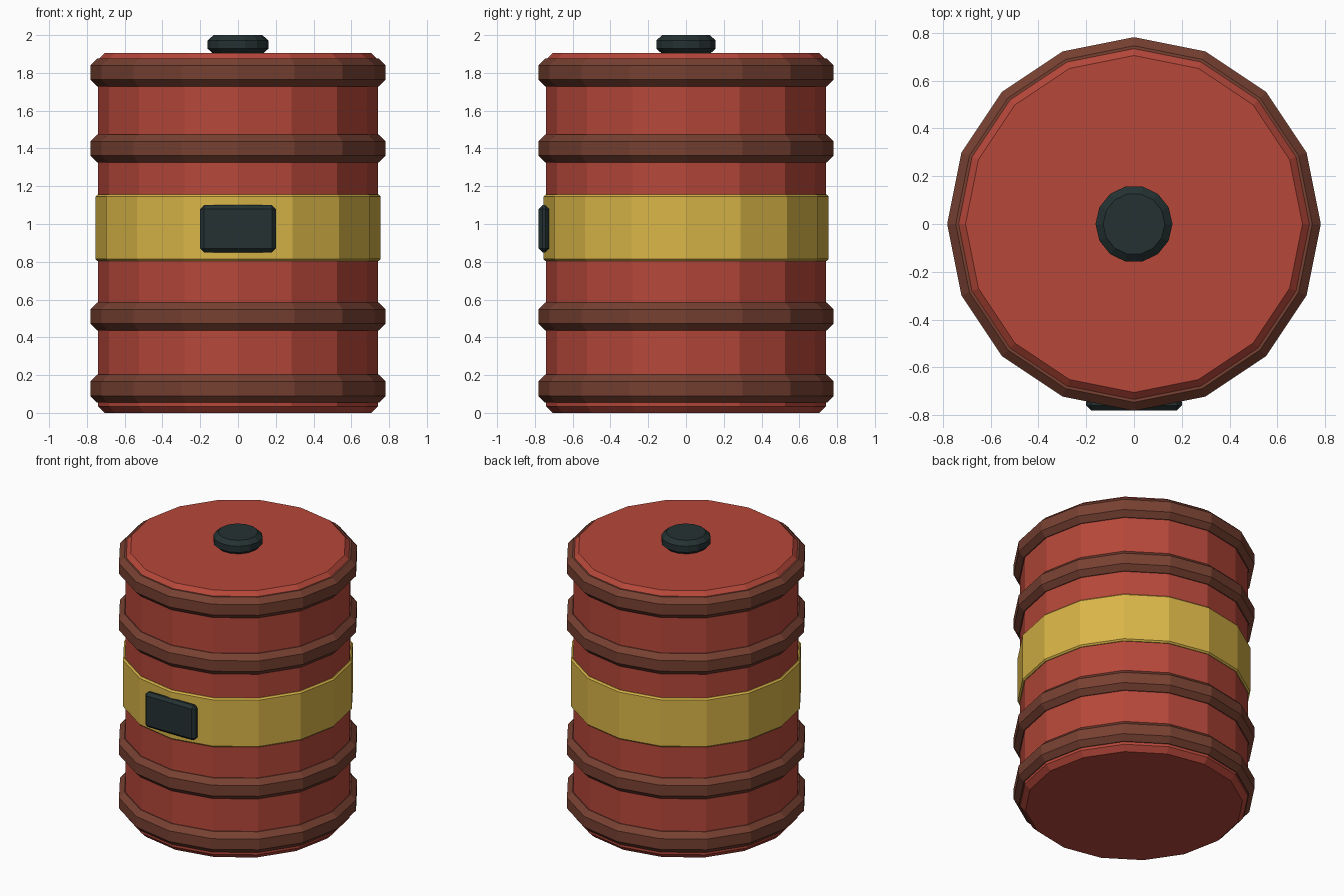
import bpy, bmesh, math

if "Cube" in bpy.data.objects:
    bpy.data.objects.remove(bpy.data.objects["Cube"])


def material(name, rgb):
    m = bpy.data.materials.new(name)
    m.diffuse_color = (*rgb, 1)
    m.use_nodes = True
    m.node_tree.nodes["Principled BSDF"].inputs["Base Color"].default_value = m.diffuse_color
    return m


RED = material("barrel red", (0.47, 0.064, 0.042))
BROWN = material("rust brown", (0.185, 0.052, 0.031))
YELLOW = material("band yellow", (0.70, 0.468, 0.065))
DARK = material("dark slate", (0.018, 0.031, 0.032))


def add_mesh(name, bm, mat):
    bmesh.ops.recalc_face_normals(bm, faces=bm.faces)
    mesh = bpy.data.meshes.new(name)
    bm.to_mesh(mesh)
    bm.free()
    mesh.materials.append(mat)
    obj = bpy.data.objects.new(name, mesh)
    bpy.context.collection.objects.link(obj)
    return obj


def chamfered_drum(name, z0, z1, r, cr, cz, mat, sides=16):
    """Closed prism with chamfered rims: cr inward, cz in height."""
    bm = bmesh.new()
    loops = []
    for rad, z in ((r - cr, z0), (r, z0 + cz), (r, z1 - cz), (r - cr, z1)):
        loops.append([bm.verts.new((rad * math.cos(a), rad * math.sin(a), z))
                      for a in (i * math.tau / sides for i in range(sides))])
    for low, high in zip(loops, loops[1:]):
        for i in range(sides):
            j = (i + 1) % sides
            bm.faces.new((low[i], low[j], high[j], high[i]))
    bm.faces.new(loops[0][::-1])
    bm.faces.new(loops[-1])
    return add_mesh(name, bm, mat)


# Barrel body
chamfered_drum("barrel_body", 0.0, 1.905, 0.74, 0.035, 0.035, RED)

# Raised hoops
for n, z in enumerate((0.128, 0.51, 1.40, 1.802), 1):
    chamfered_drum(f"hoop_{n}", z - 0.074, z + 0.074, 0.782, 0.036, 0.036, BROWN)

# Painted centre band
chamfered_drum("centre_band", 0.805, 1.155, 0.755, 0.01, 0.01, YELLOW)

# Lid cap
chamfered_drum("lid_cap", 1.90, 2.0, 0.161, 0.032, 0.028, DARK, sides=14)

# Front label plate
bm = bmesh.new()
bmesh.ops.create_cube(bm, size=1)
for v in bm.verts:
    v.co = (v.co.x * 0.40, v.co.y * 0.055 - 0.7525, v.co.z * 0.25 + 0.975)
bmesh.ops.bevel(bm, geom=bm.edges[:], offset=0.02, segments=1,
                affect='EDGES', profile=0.5)
add_mesh("label_plate", bm, DARK)
